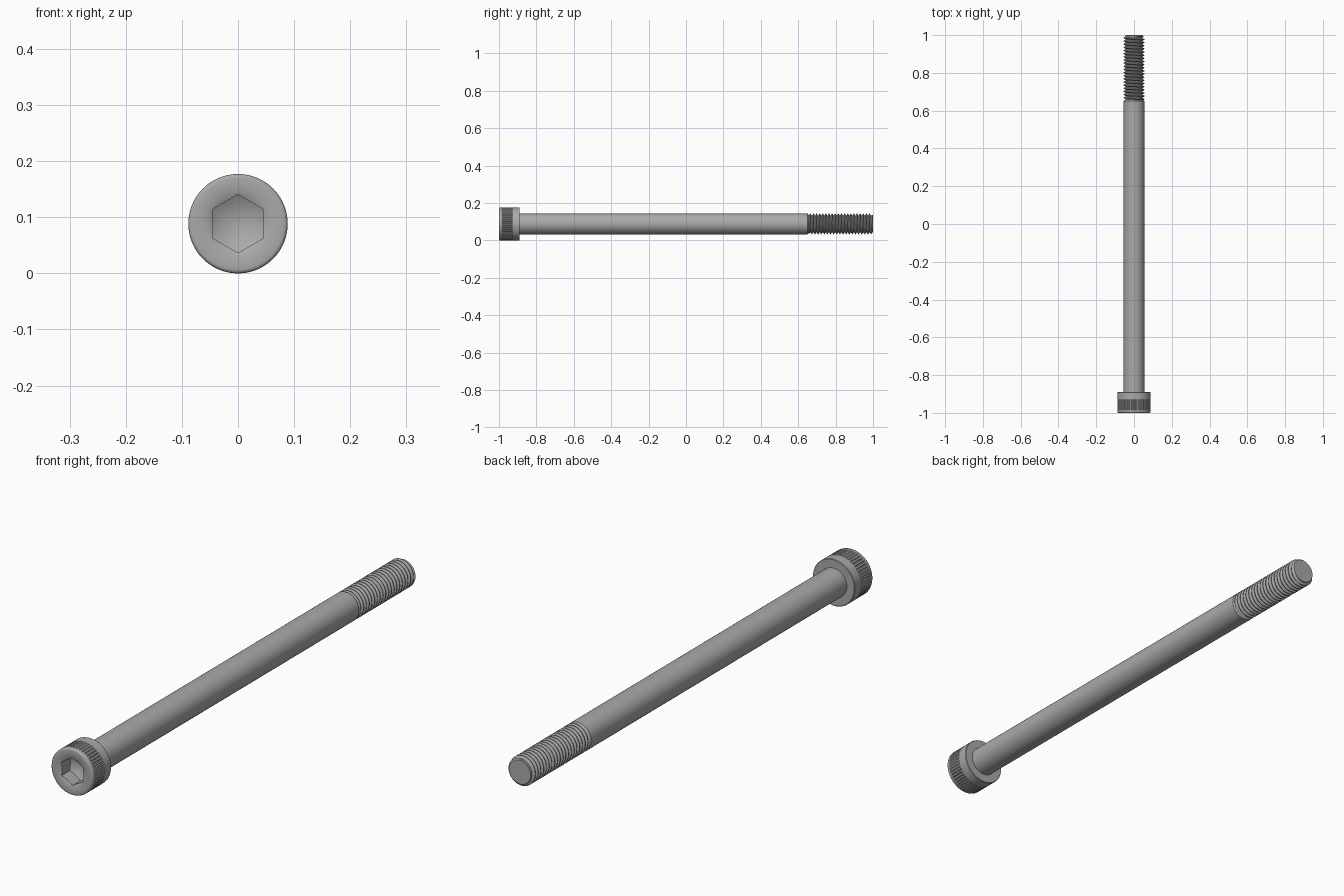
import bpy
import bmesh
from math import cos, sin, pi, radians

cube = bpy.data.objects.get("Cube")
if cube:
    bpy.data.objects.remove(cube)

HEAD_R, SHANK_R, ROOT_R = 0.0885, 0.0556, 0.046
HEAD_BACK, THREAD_START, PITCH = -0.889, 0.65, 0.01667
HEX_FLAT, SOCKET_R = 0.045, 0.057
KNURLS = 48

steel = bpy.data.materials.new("steel grey")
steel.use_nodes = True
colour = (0.40, 0.40, 0.40, 1)
steel.diffuse_color = colour
steel.node_tree.nodes["Principled BSDF"].inputs["Base Color"].default_value = colour


def loft(name, rows, sides):
    """Skin rows around the y axis; each row maps a step to (radius, y)."""
    bm = bmesh.new()
    grid = []
    for row in rows:
        ring = []
        for j in range(sides + 1):
            r, y = row(j)
            a = 2 * pi * j / sides
            ring.append(bm.verts.new((r * cos(a), y, r * sin(a) + HEAD_R)))
        grid.append(ring)
    for low, high in zip(grid, grid[1:]):
        for j in range(sides):
            bm.faces.new((low[j], low[j + 1], high[j + 1], high[j]))
    bmesh.ops.remove_doubles(bm, verts=bm.verts, dist=1e-5)
    bmesh.ops.dissolve_degenerate(bm, edges=bm.edges, dist=1e-6)
    bmesh.ops.recalc_face_normals(bm, faces=bm.faces)
    mesh = bpy.data.meshes.new(name)
    bm.to_mesh(mesh)
    bm.free()
    mesh.materials.append(steel)
    obj = bpy.data.objects.new(name, mesh)
    bpy.context.collection.objects.link(obj)
    bpy.ops.object.select_all(action='DESELECT')
    obj.select_set(True)
    bpy.context.view_layer.objects.active = obj
    bpy.ops.object.shade_smooth_by_angle(angle=radians(30))
    return obj


def circle(r, y):
    return lambda j: (r, y)


# Head: hex socket with a drilled floor, rounded rim and knurled side
SIDES = KNURLS * 4


def hex_radius(j):
    a = (2 * pi * j / SIDES + pi / 6) % (pi / 3) - pi / 6
    return HEX_FLAT / cos(a)


def hex_mouth(j):
    r = hex_radius(j)
    return r, -1 + (SOCKET_R - r) * 0.5


def hex_floor(j):
    r = hex_radius(j)
    return r, -0.945 + (HEX_FLAT - r) * 0.57


def knurl(y):
    return lambda j: (HEAD_R - (0.0025 if j % 4 == 0 else 0), y)


FILLET = 0.007
rim = [circle(HEAD_R - FILLET * (1 - sin(t * pi / 8)), -1 + FILLET * (1 - cos(t * pi / 8)))
       for t in range(5)]
head_rows = [circle(0, -0.919), hex_floor, hex_mouth, circle(SOCKET_R, -1)] + rim
head_rows += [circle(HEAD_R, -0.985), knurl(-0.984), knurl(-0.929), circle(HEAD_R, -0.928),
              circle(HEAD_R, HEAD_BACK - 0.002), circle(HEAD_R - 0.002, HEAD_BACK),
              circle(0, HEAD_BACK)]
loft("socket_head", head_rows, SIDES)

# Plain shank, chamfered where the thread begins
loft("shank", [circle(0, HEAD_BACK - 0.005), circle(SHANK_R, HEAD_BACK - 0.005),
               circle(SHANK_R, THREAD_START), circle(ROOT_R, THREAD_START + 0.008),
               circle(0, THREAD_START + 0.008)], 96)

# Helical thread, trimmed flat at both ends with a lead-in chamfer at the tip
THREAD_SIDES = 72
PROFILE = [(0, ROOT_R), (0.22, ROOT_R), (0.56, SHANK_R), (0.69, SHANK_R)]


def helix(base, r):
    def row(j):
        y = base + PITCH * j / THREAD_SIDES
        y = min(max(y, THREAD_START), 1)
        lead_in = 0.0455 + min(1 - y, y - THREAD_START)
        return min(r, lead_in), y
    return row


turns = int((1 - THREAD_START) / PITCH) + 3
thread_rows = [helix(THREAD_START + PITCH * (turn - 1 + part), r)
               for turn in range(turns) for part, r in PROFILE]
thread_rows = [circle(0, THREAD_START)] + thread_rows + [circle(0, 1)]
loft("thread", thread_rows, THREAD_SIDES)
